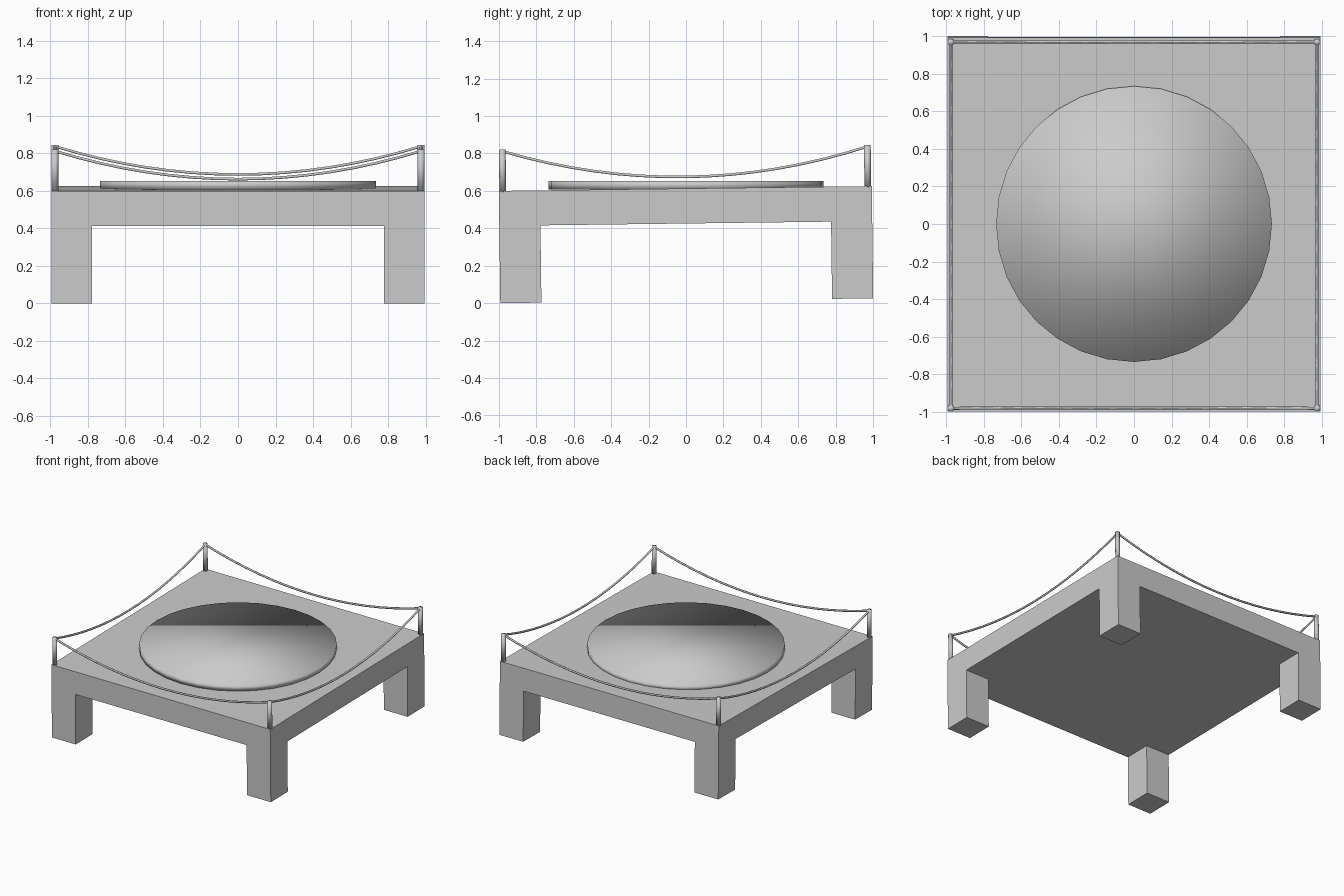
import bpy, math
from mathutils import Matrix, Vector

if "Cube" in bpy.data.objects:
    bpy.data.objects.remove(bpy.data.objects["Cube"])

TILT = 0.0128   # whole stage leans up slightly toward the back
LIFT = 0.0127
HX, HY = 0.993, 0.997
P = 0.976       # post position
tilt = Matrix.Translation((0, 0.004, LIFT)) @ Matrix.Rotation(TILT, 4, 'X')

def place(ob, name, tilted=True):
    ob.name = name
    bpy.context.view_layer.update()
    if tilted:
        ob.matrix_world = tilt @ ob.matrix_world
    return ob

def box(name, lo, hi):
    bpy.ops.mesh.primitive_cube_add(size=1, location=[(a + b) / 2 for a, b in zip(lo, hi)])
    ob = bpy.context.object
    ob.scale = [b - a for a, b in zip(lo, hi)]
    return place(ob, name)

def cylinder(name, r, z0, z1, x, y, sides, tilted=True):
    bpy.ops.mesh.primitive_cylinder_add(vertices=sides, radius=r, depth=z1 - z0,
                                        location=(x, y, (z0 + z1) / 2))
    bpy.ops.object.shade_smooth()
    return place(bpy.context.object, name, tilted)

def rope(name, a, b, top=0.812, sag=0.15, n=16):
    cu = bpy.data.curves.new(name, 'CURVE')
    cu.dimensions = '3D'
    cu.bevel_depth = 0.008
    cu.bevel_resolution = 1
    cu.use_fill_caps = True
    sp = cu.splines.new('POLY')
    sp.points.add(n)
    a, b = Vector(a), Vector(b)
    for i, p in enumerate(sp.points):
        t = i / n
        q = a.lerp(b, t)
        p.co = (q.x, q.y, top - sag * 4 * t * (1 - t), 1)
    ob = bpy.data.objects.new(name, cu)
    bpy.context.collection.objects.link(ob)
    return place(ob, name)

# Platform slab
box("platform", (-HX, -HY, 0.413), (HX, HY, 0.60))

# Legs and corner posts
for sy, row in ((-1, "front"), (1, "back")):
    for sx, side in ((-1, "left"), (1, "right")):
        xs = sorted((sx * HX, sx * 0.777))
        ys = sorted((sy * HY, sy * 0.777))
        box(f"{row}_{side}_leg", (xs[0], ys[0], 0), (xs[1], ys[1], 0.413))
        cylinder(f"{row}_{side}_post", 0.018, 0.595, 0.82, sx * P, sy * P, 16)

# Raised round floor
cylinder("round_floor", 0.735, 0.608, 0.652, 0, 0, 32, tilted=False)

# Sagging ropes between the posts
corners = [(-P, -P, 0), (P, -P, 0), (P, P, 0), (-P, P, 0)]
for i, name in enumerate(("front", "right", "back", "left")):
    rope(name + "_rope", corners[i], corners[(i + 1) % 4])
